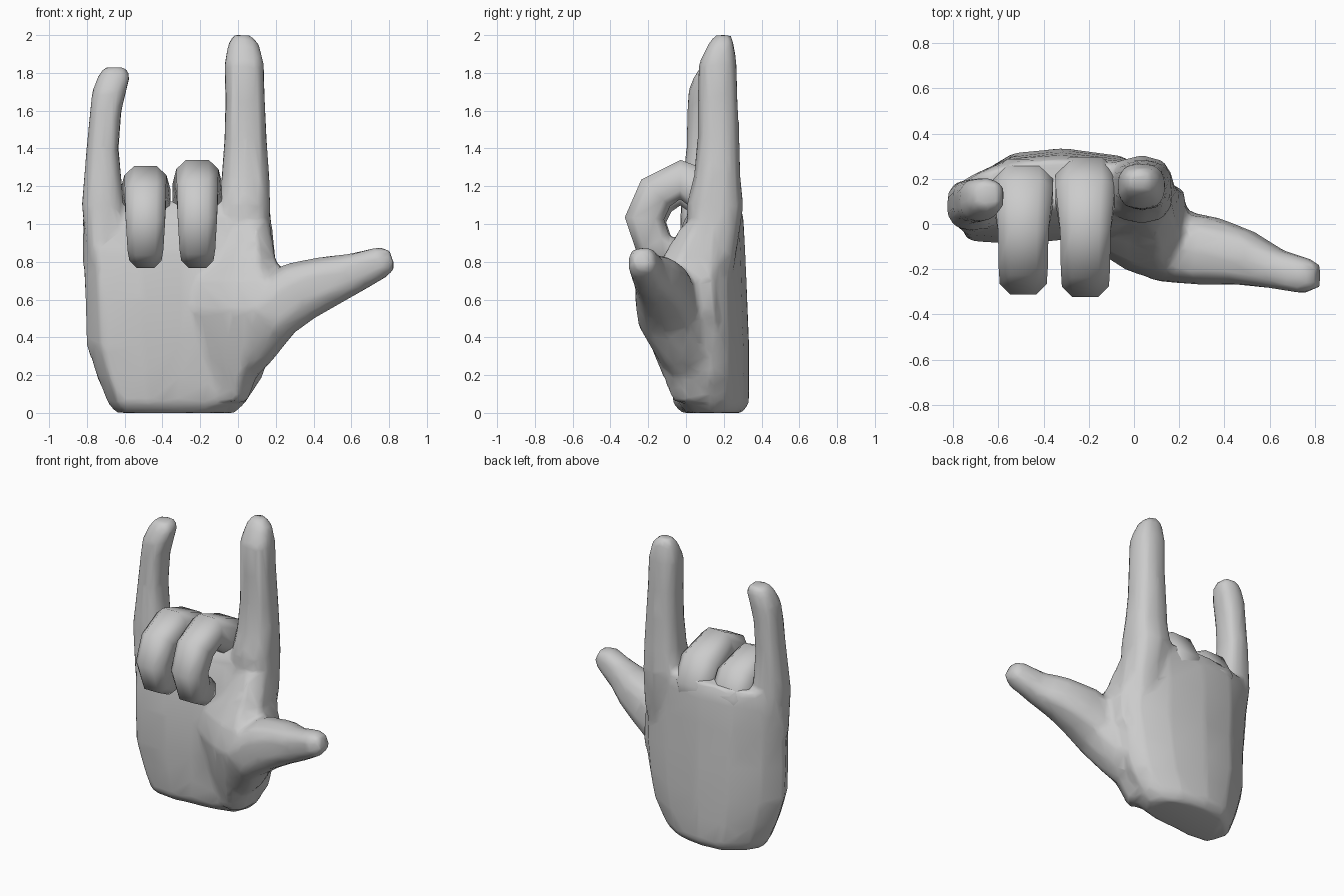
import bpy
import bmesh
from math import cos, sin, pi
from mathutils import Vector

if "Cube" in bpy.data.objects:
    bpy.data.objects.remove(bpy.data.objects["Cube"], do_unlink=True)

grey = bpy.data.materials.new("plain grey")
grey.use_nodes = True
colour = (0.6, 0.6, 0.6, 1)
grey.diffuse_color = colour
grey.node_tree.nodes["Principled BSDF"].inputs["Base Color"].default_value = colour


def rounded(sides, power=0.75):
    """Unit superellipse cross-section, flat side first."""
    def soft(v):
        return (1 if v > 0 else -1) * abs(v) ** power
    angles = [2 * pi * (i + 0.5) / sides for i in range(sides)]
    return [(soft(cos(a)), soft(sin(a))) for a in angles]


def loft(bm, stations, side_hint, section, axis=None):
    """Skin a section along stations of (x, y, z, half width, half depth)."""
    centres = [Vector(s[:3]) for s in stations]
    rings = []
    for i, (x, y, z, a, b) in enumerate(stations):
        ahead = centres[min(i + 1, len(centres) - 1)]
        behind = centres[max(i - 1, 0)]
        along = axis or (ahead - behind).normalized()
        side = (side_hint - along * side_hint.dot(along)).normalized()
        up = along.cross(side)
        rings.append([bm.verts.new(centres[i] + side * u * a + up * v * b)
                      for u, v in section])
    n = len(section)
    for low, high in zip(rings, rings[1:]):
        for k in range(n):
            m = (k + 1) % n
            bm.faces.new((low[k], low[m], high[m], high[k]))
    bm.faces.new(rings[0][::-1])
    bm.faces.new(rings[-1])


def upright(bm, rows, section):
    """Loft level sections from (z, x min, x max, y min, y max) rows."""
    loft(bm, [((x0 + x1) / 2, (y0 + y1) / 2, z, (x1 - x0) / 2, (y1 - y0) / 2)
              for z, x0, x1, y0, y1 in rows], X, section, Z)


def finish(bm, name):
    bmesh.ops.recalc_face_normals(bm, faces=bm.faces[:])
    mesh = bpy.data.meshes.new(name)
    bm.to_mesh(mesh)
    bm.free()
    mesh.materials.append(grey)
    mesh.polygons.foreach_set("use_smooth", [True] * len(mesh.polygons))
    obj = bpy.data.objects.new(name, mesh)
    bpy.context.scene.collection.objects.link(obj)
    return obj


X, Y, Z = Vector((1, 0, 0)), Vector((0, 1, 0)), Vector((0, 0, 1))
hand = bmesh.new()

# Palm: arched back, flatter front
palm_section = [(1, 0.05), (0.86, 0.5), (0.5, 0.85), (0, 1), (-0.45, 0.9),
                (-0.82, 0.4), (-1, -0.15), (-0.84, -0.88), (-0.4, -0.95),
                (0, -0.85), (0.45, -0.8), (0.85, -0.6)]
upright(hand, [
    (0.0, -0.65, -0.01, -0.03, 0.3),
    (0.05, -0.69, 0.04, -0.08, 0.335),
    (0.2, -0.755, 0.14, -0.09, 0.335),
    (0.36, -0.805, 0.18, -0.1, 0.335),
    (0.6, -0.815, 0.21, -0.1, 0.325),
    (0.85, -0.83, 0.205, -0.07, 0.315),
    (1.02, -0.825, 0.18, -0.02, 0.305),
    (1.12, -0.78, 0.15, 0.06, 0.285)], palm_section)

# Fleshy mound sloping from palm up to thumb
mound_section = [(1, -0.4), (0.6, -1), (0.1, -0.75), (-0.5, -0.2),
                 (-1, 0.3), (-0.9, 1), (0.9, 1)]
upright(hand, [
    (0.06, -0.25, 0.05, -0.07, 0.2),
    (0.3, -0.35, 0.14, -0.17, 0.2),
    (0.54, -0.37, 0.25, -0.26, 0.16),
    (0.7, -0.34, 0.25, -0.22, 0.14),
    (0.82, -0.28, 0.2, -0.13, 0.18),
    (1.0, -0.2, 0.17, -0.02, 0.25)], mound_section)

# Raised index finger
upright(hand, [
    (0.6, -0.05, 0.15, 0.04, 0.22),
    (0.85, -0.08, 0.18, 0.02, 0.27),
    (1.1, -0.11, 0.175, 0.0, 0.305),
    (1.25, -0.09, 0.17, 0.04, 0.29),
    (1.45, -0.075, 0.155, 0.06, 0.285),
    (1.65, -0.07, 0.145, 0.06, 0.275),
    (1.85, -0.075, 0.14, 0.065, 0.27),
    (1.95, -0.055, 0.115, 0.115, 0.255),
    (2.0, -0.03, 0.07, 0.15, 0.24)], rounded(10))

# Raised little finger
upright(hand, [
    (0.8, -0.8, -0.6, -0.04, 0.17),
    (1.1, -0.83, -0.6, -0.03, 0.2),
    (1.4, -0.805, -0.63, 0.0, 0.2),
    (1.6, -0.785, -0.615, 0.005, 0.2),
    (1.7, -0.775, -0.59, 0.01, 0.205),
    (1.78, -0.745, -0.57, 0.04, 0.205),
    (1.83, -0.71, -0.59, 0.07, 0.19)], rounded(10))

# Thumb
loft(hand, [
    (-0.04, 0.08, 0.16, 0.1, 0.08),
    (0.06, 0.0, 0.33, 0.15, 0.13),
    (0.17, -0.1, 0.54, 0.165, 0.175),
    (0.33, -0.12, 0.645, 0.155, 0.165),
    (0.49, -0.15, 0.7, 0.125, 0.135),
    (0.63, -0.2, 0.745, 0.09, 0.105),
    (0.76, -0.23, 0.8, 0.08, 0.085),
    (0.815, -0.23, 0.82, 0.055, 0.055)], Y, rounded(10))

# Fuse the parts into one skin, then reduce it to broad facets
skin = finish(hand, "hand")
fuse = skin.modifiers.new("fuse", "REMESH")
fuse.mode = "VOXEL"
fuse.voxel_size = 0.02
fuse.use_smooth_shade = True
relax = skin.modifiers.new("relax", "SMOOTH")
relax.factor = 0.5
relax.iterations = 6
reduce = skin.modifiers.new("reduce", "DECIMATE")
reduce.ratio = 0.08

# Folded middle and ring fingers, broad at the knuckle where they meet:
# path of (y, z, half width, half thickness)
curl = [(0.18, 0.9, 0.12, 0.1), (0.185, 1.06, 0.14, 0.12),
        (0.13, 1.16, 0.14, 0.125), (-0.03, 1.235, 0.118, 0.11),
        (-0.16, 1.165, 0.115, 0.11), (-0.22, 1.03, 0.11, 0.11),
        (-0.175, 0.895, 0.1, 0.105), (-0.1, 0.85, 0.09, 0.09),
        (-0.03, 0.86, 0.07, 0.075)]
for name, x, reach, drop in (("middle_finger", -0.215, 1.0, 0.0),
                             ("ring_finger", -0.49, 0.95, 0.03)):
    bm = bmesh.new()
    loft(bm, [(x, y * reach, z - drop * max(0, (z - 0.85) / 0.35), a, b)
              for y, z, a, b in curl], X, rounded(8, 0.7))
    finish(bm, name)
